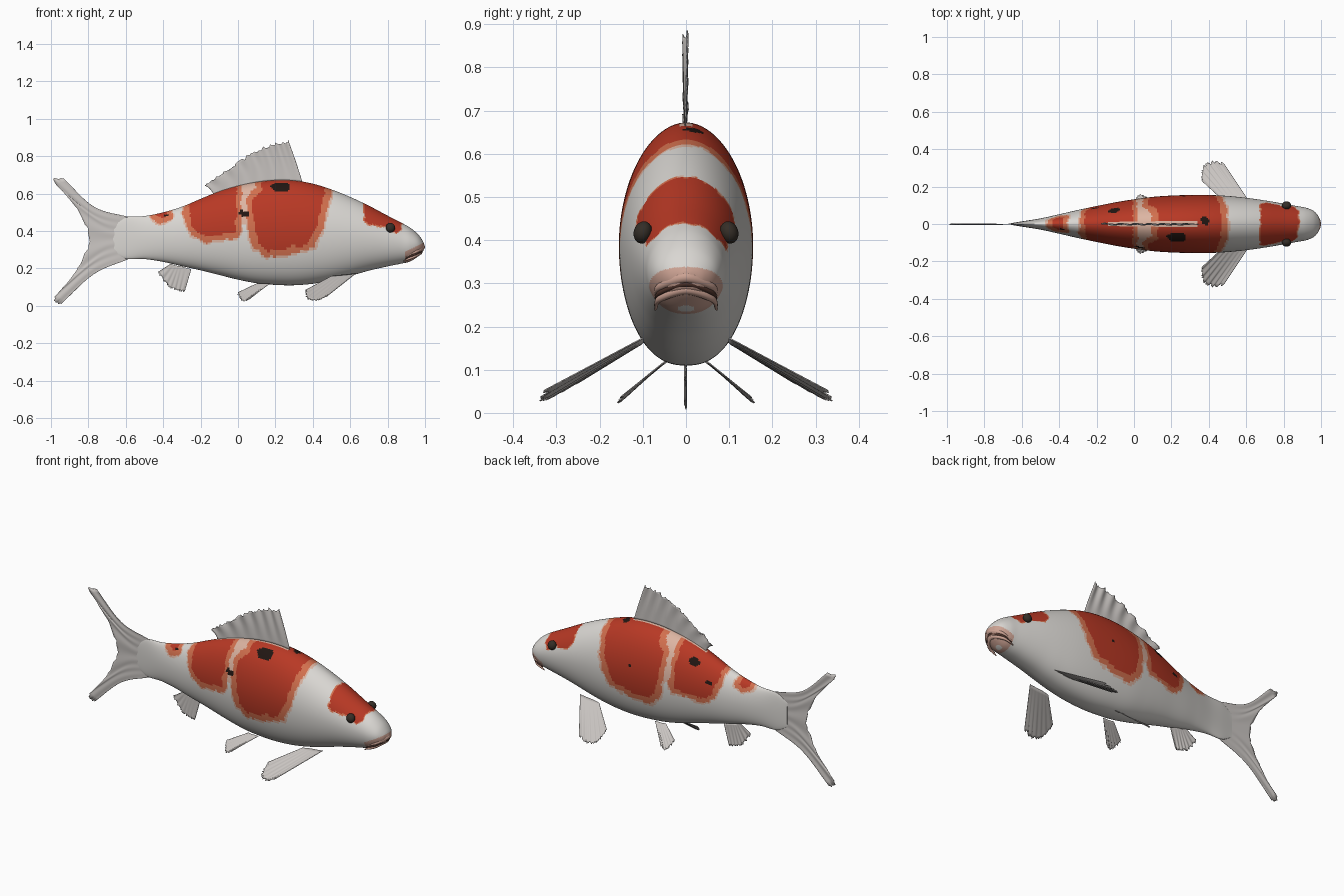
import bpy
import bmesh
import math
import random
from mathutils import Vector, noise

random.seed(4)
if "Cube" in bpy.data.objects:
    bpy.data.objects.remove(bpy.data.objects["Cube"])


def material(name, r, g, b):
    mat = bpy.data.materials.new(name)
    mat.use_nodes = True
    mat.diffuse_color = (r, g, b, 1)
    bsdf = next(n for n in mat.node_tree.nodes if n.type == 'BSDF_PRINCIPLED')
    bsdf.inputs["Base Color"].default_value = (r, g, b, 1)
    bsdf.inputs["Roughness"].default_value = 0.6
    return mat


white = material("scale white", .70, .68, .65)
red = material("patch red", .48, .04, .018)
orange = material("patch edge orange", .64, .16, .075)
pale = material("pale pink", .72, .46, .36)
black = material("spot black", .015, .008, .006)
lip_pink = material("lip pink", .60, .36, .29)
fin_grey = material("fin grey", .58, .55, .53)
eye_brown = material("eye brown", .035, .027, .02)
mouth_dark = material("mouth dark", .08, .035, .025)
body_materials = [white, red, orange, pale, black, lip_pink]
WHITE, RED, ORANGE, PALE, BLACK, LIP = range(6)


def spline(points, t):
    """Smooth curve through the points, t from 0 to 1."""
    last = len(points) - 1
    i = min(int(t * last), last - 1)
    f = t * last - i
    p1, p2 = Vector(points[i]), Vector(points[i + 1])
    p0 = Vector(points[i - 1]) if i > 0 else p1 * 2 - p2
    p3 = Vector(points[i + 2]) if i + 2 <= last else p2 * 2 - p1
    m1, m2 = (p2 - p0) / 2, (p3 - p1) / 2
    d = p2 - p1
    return p1 + m1 * f + (d * 3 - m1 * 2 - m2) * f ** 2 + (m1 + m2 - d * 2) * f ** 3


def grid_object(name, rows, mats, closed=False):
    """Skin a grid of points; closed grids become capped tubes."""
    bm = bmesh.new()
    grid = [[bm.verts.new(p) for p in row] for row in rows]
    n = len(grid[0])
    for a, b in zip(grid, grid[1:]):
        for j in range(n if closed else n - 1):
            k = (j + 1) % n
            bm.faces.new((a[j], a[k], b[k], b[j]))
    if closed:
        bm.faces.new(grid[0])
        bm.faces.new(grid[-1])
    bmesh.ops.recalc_face_normals(bm, faces=bm.faces)
    mesh = bpy.data.meshes.new(name)
    bm.to_mesh(mesh)
    bm.free()
    for mat in mats:
        mesh.materials.append(mat)
    obj = bpy.data.objects.new(name, mesh)
    bpy.context.collection.objects.link(obj)
    smooth(obj)
    return obj


def smooth(obj):
    bpy.ops.object.select_all(action='DESELECT')
    obj.select_set(True)
    bpy.context.view_layer.objects.active = obj
    bpy.ops.object.shade_smooth_by_angle(angle=math.radians(50))


def mirror(obj):
    mod = obj.modifiers.new("Mirror", 'MIRROR')
    mod.use_axis = (False, True, False)
    mod.mirror_object = body


# Body: stations of x, bottom, top, half width
stations = [
    (-.67, .29, .43, .002), (-.60, .252, .474, .014), (-.5, .25, .48, .03),
    (-.4, .235, .50, .052), (-.3, .212, .53, .075), (-.2, .19, .572, .096),
    (-.1, .165, .612, .116), (0, .14, .642, .132), (.1, .121, .662, .145),
    (.2, .112, .672, .152), (.3, .11, .67, .155), (.4, .118, .653, .155),
    (.5, .135, .622, .15), (.6, .16, .582, .14), (.7, .188, .535, .126),
    (.8, .211, .482, .109), (.87, .225, .446, .096), (.92, .237, .418, .087),
    (.96, .262, .385, .07), (.985, .287, .352, .043), (.996, .312, .328, .01)]
RINGS, SIDES = 250, 112
rings = []
for i in range(RINGS + 1):
    x, low, high, w = spline(stations, i / RINGS)
    ring = []
    for j in range(SIDES):
        a = math.tau * j / SIDES
        c, s = math.cos(a), math.sin(a)
        y = math.copysign(abs(c) ** (.85 if s < 0 else 1.05), c) * w
        ring.append((x, y, (low + high) / 2 + s * (high - low) / 2))
    rings.append(ring)
body = grid_object("body", rings, body_materials, closed=True)

# Colour patches: side outlines (x, z) open over the back, and edge width
patches = [
    ([(.13, .9), (.125, .62), (.08, .57), (.085, .45), (.11, .33), (.15, .30),
      (.24, .30), (.38, .34), (.43, .45), (.465, .62), (.465, .9)], .034),
    ([(-.25, .9), (-.265, .5), (-.23, .4), (-.17, .365), (-.01, .39), (0, .9)], .026),
    ([(-.43, .9), (-.44, .48), (-.4, .465), (-.38, .48), (-.38, .9)], .026),
    ([(.7, .9), (.675, .46), (.7, .435), (.8, .42), (.85, .385),
      (.875, .41), (.865, .9)], .005)]
spots = [((.23, -.075, .64), .042), ((.035, -.125, .495), .018),
         ((-.39, -.035, .485), .013), ((-.11, .08, .555), .026),
         ((-.21, .085, .46), .018), ((.385, .02, .655), .02), ((.27, .145, .46), .009)]


def depth(p, poly):
    """Signed distance to an outline, positive inside."""
    inside, best = False, 9
    for a, b in zip(poly, poly[1:] + poly[:1]):
        ex, ez, px, pz = b[0] - a[0], b[1] - a[1], p.x - a[0], p.z - a[1]
        t = max(0, min(1, (px * ex + pz * ez) / (ex * ex + ez * ez)))
        best = min(best, math.hypot(px - t * ex, pz - t * ez))
        if (a[1] > p.z) != (b[1] > p.z) and px < ex * pz / ez:
            inside = not inside
    return best if inside else -best


def body_colour(p):
    wobble = noise.noise(p * 22) * .012 + noise.noise(p * 70) * .005
    for centre, radius in spots:
        d = p - Vector(centre)
        if math.hypot(d.x * .8, d.y, d.z * 1.4) < radius + wobble:
            return BLACK
    if p.x > .89 and abs(p.z - .305 + (.99 - p.x) * .5) < .032:
        return LIP
    if abs(p.y) < .012 and p.z > .59 and -.14 < p.x < .34:
        return PALE
    result = WHITE
    for outline, edge in patches:
        d = depth(p, outline) + wobble
        if d > 0:
            return RED
        if d > -edge:
            result = ORANGE
        elif d > -edge * 1.35 and result == WHITE:
            result = PALE
    if result == WHITE and -.01 < p.x < .11 and p.z + wobble * 3 > .43:
        result = PALE
    return result


for face in body.data.polygons:
    face.material_index = body_colour(face.center)


# Fins: control rows from root to tip, with rippled rays and a ragged edge
def fin(name, rows, ripple=.004, ragged=.012, rays=56, steps=14):
    grid = []
    notches = [random.uniform(-ragged, ragged * .3) for _ in range(rays + 1)]
    for i in range(steps + 1):
        t = i / steps
        line = []
        for j in range(rays + 1):
            s = j / rays
            column = [spline(row, s) for row in rows]
            p = spline(column, t)
            if i == steps:
                p += (column[-1] - column[-2]).normalized() * notches[j]
            p.y += math.sin(s * 40) * ripple * t
            p.z = max(p.z, .003)
            line.append(p)
        grid.append(line)
    obj = grid_object(name, grid, [fin_grey])
    obj.modifiers.new("Thickness", 'SOLIDIFY').thickness = .003
    return obj


def flat(*points):
    return [(x, 0, z) for x, z in points]


fin("tail_fin", [
    flat((-.58, .474), (-.58, .44), (-.58, .4), (-.58, .36), (-.58, .32), (-.58, .29), (-.58, .252)),
    flat((-.77, .53), (-.77, .49), (-.72, .43), (-.69, .36), (-.72, .29), (-.77, .22), (-.77, .17)),
    flat((-.94, .69), (-.985, .665), (-.87, .53), (-.8, .36), (-.87, .18), (-.985, .04), (-.95, .005))],
    ripple=.002)
fin("dorsal_fin", [
    flat((-.13, .595), (.0, .635), (.12, .66), (.24, .667), (.345, .66)),
    flat((-.15, .625), (-.02, .69), (.1, .745), (.21, .77), (.31, .77)),
    flat((-.18, .645), (-.05, .735), (.07, .815), (.18, .865), (.27, .882))], ripple=.006)
fin("anal_fin", [
    flat((-.36, .225), (-.33, .215), (-.30, .21), (-.25, .195)),
    flat((-.43, .18), (-.38, .11), (-.33, .085), (-.285, .075))], ripple=.002)
mirror(fin("pectoral_fin", [
    [(.63, .10, .175), (.59, .10, .17), (.54, .10, .165), (.5, .105, .16)],
    [(.48, .325, .055), (.42, .335, .03), (.37, .31, .04), (.36, .23, .085)]]))
mirror(fin("pelvic_fin", [
    [(.17, .05, .12), (.15, .05, .12), (.125, .05, .12), (.1, .045, .12)],
    [(.065, .148, .04), (.035, .158, .025), (.01, .14, .04), (-.005, .11, .07)]], ripple=.002))

# Eyes
bpy.ops.mesh.primitive_uv_sphere_add(segments=32, ring_count=16, location=(.815, .1, .418),
                                     rotation=(.3, 0, 0))
eye = bpy.context.object
eye.name = "eyes"
eye.scale = (.025, .021, .026)
eye.data.materials.append(eye_brown)
smooth(eye)
mirror(eye)


# Lips and mouth: tapered tubes wrapped round the snout
def mouth_tube(name, mat, radius, dx, dz):
    path = [(.895, -.071, .262), (.95, -.06, .287), (.982, 0, .308),
            (.95, .06, .287), (.895, .071, .262)]
    tube = []
    for i in range(41):
        p = spline(path, i / 40) + Vector((dx, 0, dz))
        out = Vector((p.x - .86, p.y, 0)).normalized()
        r = radius * (.25 + .75 * math.sin(math.pi * i / 40))
        tube.append([p + (out * math.cos(a) + Vector((0, 0, math.sin(a)))) * r
                     for a in (math.tau * k / 12 for k in range(12))])
    grid_object(name, tube, [mat], closed=True)


mouth_tube("upper_lip", lip_pink, .014, .004, .006)
mouth_tube("mouth_slit", mouth_dark, .009, .002, -.008)
mouth_tube("lower_lip", lip_pink, .012, -.008, -.022)
